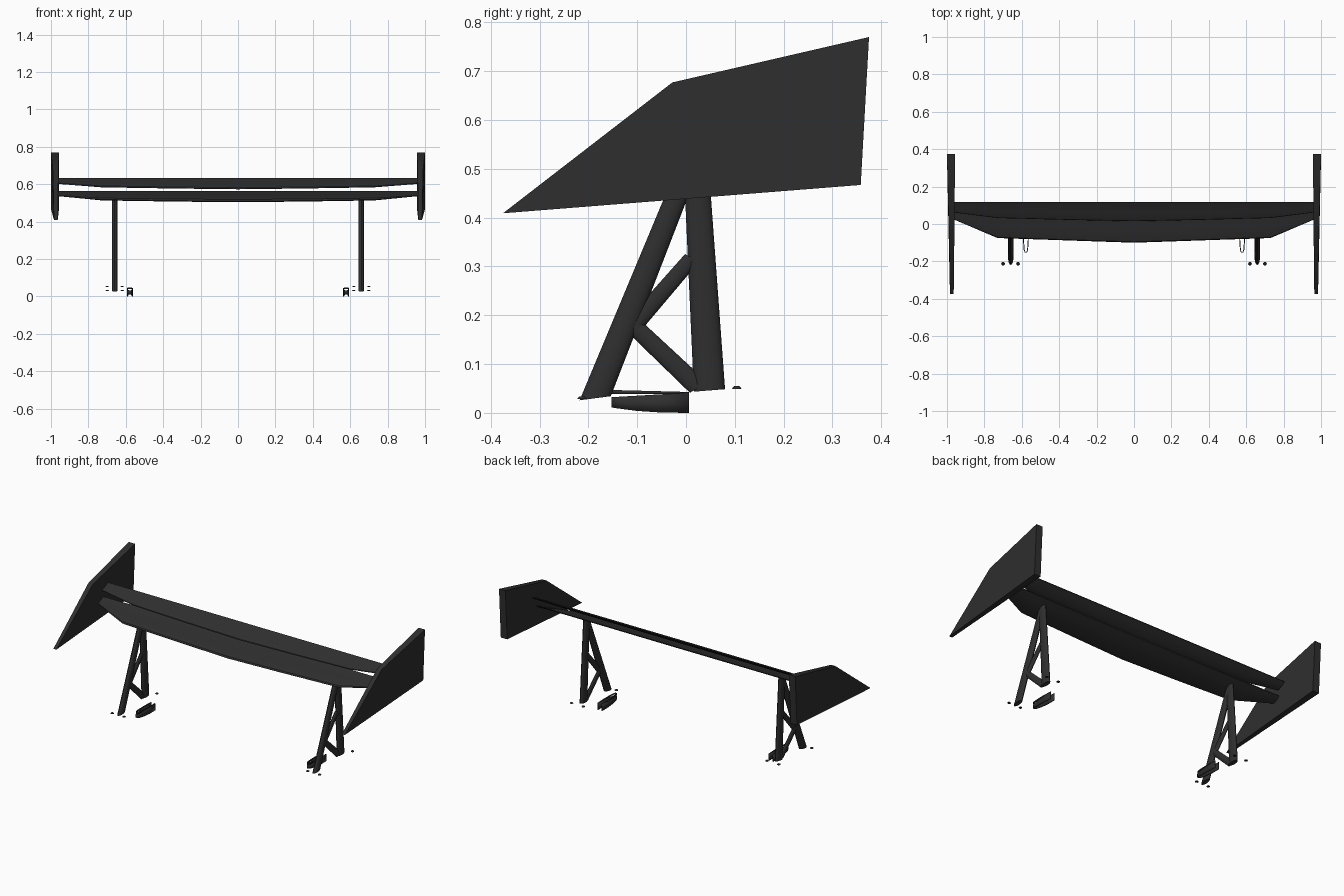
import bpy, bmesh, math
from mathutils import Vector

if "Cube" in bpy.data.objects:
    bpy.data.objects.remove(bpy.data.objects["Cube"])

black = bpy.data.materials.new("carbon_black")
black.diffuse_color = (0.028, 0.028, 0.028, 1)
black.use_nodes = True
black.node_tree.nodes["Principled BSDF"].inputs["Base Color"].default_value = black.diffuse_color


def loft(name, rings, angle=35, closed=True, thickness=0):
    """Skin a list of equal-length point rings into one object."""
    bm = bmesh.new()
    rows = [[bm.verts.new(p) for p in r] for r in rings]
    n = len(rows[0])
    for a, b in zip(rows, rows[1:]):
        for i in range(n if closed else n - 1):
            j = (i + 1) % n
            bm.faces.new((a[i], a[j], b[j], b[i]))
    if closed:
        bm.faces.new(rows[0])
        bm.faces.new(rows[-1])
    bmesh.ops.recalc_face_normals(bm, faces=bm.faces)
    me = bpy.data.meshes.new(name)
    bm.to_mesh(me)
    bm.free()
    ob = bpy.data.objects.new(name, me)
    bpy.context.collection.objects.link(ob)
    me.materials.append(black)
    if thickness:
        mod = ob.modifiers.new("thickness", 'SOLIDIFY')
        mod.thickness = thickness
        mod.offset = 0
    bpy.ops.object.select_all(action='DESELECT')
    ob.select_set(True)
    bpy.context.view_layer.objects.active = ob
    bpy.ops.object.shade_smooth_by_angle(angle=math.radians(angle))
    return ob


def wing(name, stations, trail):
    """Airfoil loft; stations are (x, leading y, leading z) for the right half."""
    section = [(0, 0), (0.04, 0.05), (0.2, 0.06), (0.45, 0.03), (0.75, 0.0),
               (1, 0), (0.98, -0.04), (0.7, -0.11), (0.4, -0.14), (0.15, -0.1), (0.03, -0.05)]
    full = [(-x, y, z) for x, y, z in reversed(stations[1:])] + stations
    rings = []
    for x, y, z in full:
        dy, dz = trail[0] - y, trail[1] - z
        chord = math.hypot(dy, dz)
        rings.append([(x, y + dy * u - dz * v * 0.8, z + dz * u + dy * v * 0.8)
                      for u, v in section])
    return loft(name, rings)


# wing elements
wing("upper_wing", [(0, 0.015, 0.578), (0.35, 0.022, 0.582), (0.73, 0.032, 0.588),
                    (0.965, 0.062, 0.606)], (0.117, 0.636))
wing("lower_wing", [(0, -0.1, 0.512), (0.35, -0.088, 0.515), (0.73, -0.075, 0.521),
                    (0.965, 0.025, 0.54)], (0.072, 0.567))


def oval_bar(name, x, bottom, top, hb, ht, hx, slope=0.0):
    """Bar of oval section in the side plane, from bottom (y, z) to top."""
    rings = []
    for (y, z), h in ((bottom, hb), (top, ht)):
        ring = []
        for i in range(16):
            a = math.tau * i / 16
            dy = h * math.cos(a)
            ring.append((x + hx * math.sin(a), y + dy, z + slope * dy))
        rings.append(ring)
    return loft(name, rings)


for side, s in (("right", 1), ("left", -1)):
    # end plate, thicker towards the rear
    outline = [(-0.375, 0.412, 0.964, 0.984), (-0.028, 0.68, 0.96, 0.99),
               (0.375, 0.773, 0.957, 1.0), (0.358, 0.47, 0.957, 1.0)]
    loft(side + "_end_plate",
         [[(s * p[k], p[0], p[1]) for p in outline] for k in (2, 3)])

    # support legs and diagonal braces
    lx = s * 0.659
    oval_bar(side + "_front_leg", lx, (-0.186, 0.033), (0.012, 0.525), 0.032, 0.024, 0.014, 0.13)
    oval_bar(side + "_rear_leg", lx, (0.048, 0.049), (0.019, 0.54), 0.032, 0.025, 0.014, 0.08)
    oval_bar(side + "_upper_brace", lx, (-0.105, 0.185), (0.012, 0.32), 0.016, 0.014, 0.009, -0.6)
    oval_bar(side + "_lower_brace", lx, (0.026, 0.055), (-0.108, 0.182), 0.018, 0.016, 0.009, 0.6)

    # mounting bolts
    for row, (y, z) in (("front", (-0.213, 0.031)), ("rear", (0.104, 0.052))):
        for k, x in enumerate((0.62, 0.70)):
            rings = [[(s * x + r * math.cos(math.tau * i / 10),
                       y + r * math.sin(math.tau * i / 10), z + h) for i in range(10)]
                     for r, h in ((0.01, 0), (0.009, 0.003), (0.005, 0.006))]
            loft(f"{side}_{row}_bolt_{k + 1}", rings)

    # hairpin-shaped guide below the wing, with a thin rail over its slot
    half = [(0.013, 0.006), (0.014, -0.05), (0.012, -0.1), (0.009, -0.138), (0.004, -0.151)]
    path = half + [(-x, y) for x, y in reversed(half)]
    low, high, rail_low, rail_high = [], [], [], []
    for x, y in path:
        t = -y / 0.155
        px = s * (0.578 + x)
        low.append((px, y, 0.003 + 0.012 * max(t, 0) ** 2.5))
        high.append((px, y, 0.044 - 0.009 * t))
        rail_low.append((px, y, 0.042))
        rail_high.append((px, y, 0.046 + 0.004 * t))
    loft(side + "_guide", [low, high], closed=False, thickness=0.005)
    loft(side + "_guide_rail", [rail_low, rail_high], closed=False, thickness=0.004)

# set the lowest point exactly on the ground
bpy.context.view_layer.update()
lowest = min((o.matrix_world @ Vector(c)).z for o in bpy.data.objects for c in o.bound_box)
for o in bpy.data.objects:
    o.location.z -= lowest
